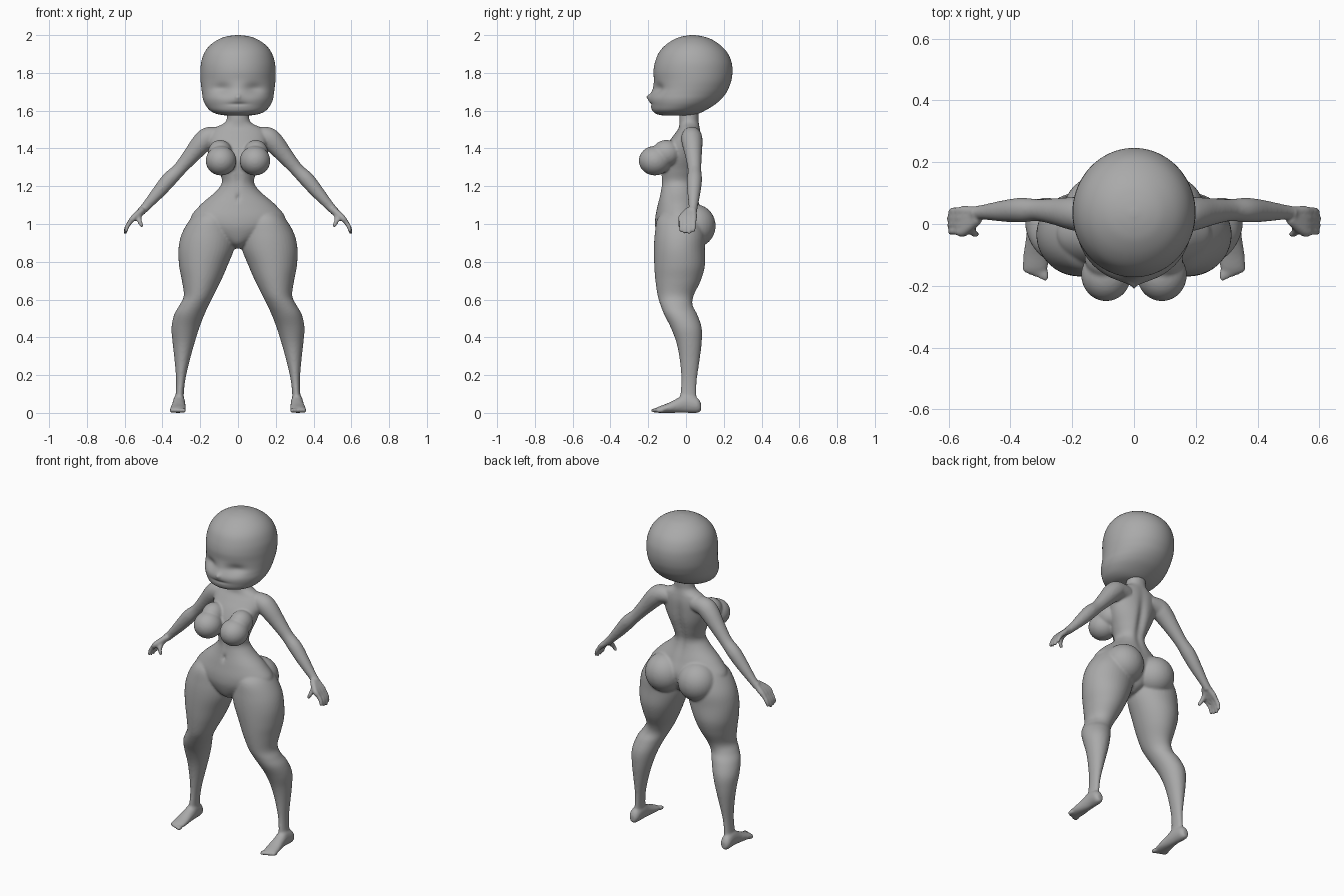
import bpy, bmesh, math
from mathutils import Vector, Matrix

cube = bpy.data.objects.get("Cube")
if cube:
    bpy.data.objects.remove(cube)

clay = bpy.data.materials.new("grey_clay")
clay.use_nodes = True
GREY = (0.4, 0.4, 0.4, 1)
clay.diffuse_color = GREY
clay.node_tree.nodes["Principled BSDF"].inputs["Base Color"].default_value = GREY


def resample(rows, steps=6):
    """Catmull-Rom interpolation through rows of numbers."""
    out = []
    for i in range(len(rows) - 1):
        a, b, c, d = (rows[min(max(i + k, 0), len(rows) - 1)] for k in (-1, 0, 1, 2))
        for s in range(steps):
            t = s / steps
            out.append([q + 0.5 * t * (r - p + t * (2*p - 5*q + 4*r - s2 + t * (3*(q - r) + s2 - p)))
                        for p, q, r, s2 in zip(a, b, c, d)])
    return out + [list(rows[-1])]


def skin(bm, rings):
    """Bridge rings of points into a closed tube."""
    vs = [[bm.verts.new(p) for p in ring] for ring in rings]
    n = len(vs[0])
    for a, b in zip(vs, vs[1:]):
        for i in range(n):
            j = (i + 1) % n
            bm.faces.new((a[i], a[j], b[j], b[i]))
    bm.faces.new(vs[0][::-1])
    bm.faces.new(vs[-1])


def loft(bm, rows, along_y=False, sides=40):
    """Rows give position, then the low and high limits on both cross axes."""
    rings = []
    for h, a0, a1, b0, b1 in resample(rows):
        ring = []
        for i in range(sides):
            t = 2 * math.pi * i / sides
            a = (a0 + a1) / 2 + (a1 - a0) / 2 * math.cos(t)
            b = (b0 + b1) / 2 + (b1 - b0) / 2 * math.sin(t)
            ring.append((a, h, b) if along_y else (a, b, h))
        rings.append(ring)
    skin(bm, rings)


def tube(bm, points, sides=20):
    """Round limb through points of x, y, z, radius."""
    pts = resample(points)
    rings = []
    for i, p in enumerate(pts):
        d = Vector(pts[min(i + 1, len(pts) - 1)][:3]) - Vector(pts[max(i - 1, 0)][:3])
        u = d.cross(Vector((0, 1, 0))).normalized()
        v = d.cross(u).normalized()
        angles = [2 * math.pi * k / sides for k in range(sides)]
        rings.append([Vector(p[:3]) + p[3] * (u * math.cos(t) + v * math.sin(t)) for t in angles])
    skin(bm, rings)


def ball(bm, centre, radii, tilt=0):
    m = Matrix.Translation(centre) @ Matrix.Rotation(tilt, 4, 'Y') @ Matrix.Diagonal((*radii, 1))
    bmesh.ops.create_uvsphere(bm, u_segments=32, v_segments=20, radius=1, matrix=m)


def mirror(bm):
    copy = bmesh.ops.duplicate(bm, geom=bm.verts[:] + bm.edges[:] + bm.faces[:])["geom"]
    for v in copy:
        if isinstance(v, bmesh.types.BMVert):
            v.co.x *= -1


def bump(d, size):
    return math.exp(-(d / size) ** 2)


def finish(bm, name):
    bmesh.ops.recalc_face_normals(bm, faces=bm.faces[:])
    mesh = bpy.data.meshes.new(name)
    bm.to_mesh(mesh)
    bm.free()
    mesh.materials.append(clay)
    mesh.shade_smooth()
    ob = bpy.data.objects.new(name, mesh)
    bpy.context.collection.objects.link(ob)
    return ob


# One side of the body: leg
bm = bmesh.new()
loft(bm, [(1.08, .08, .20, -.10, .05), (1.03, .04, .25, -.15, .08), (.95, .015, .297, -.165, .10),
          (.87, .02, .315, -.17, .10), (.78, .055, .312, -.168, .10), (.70, .09, .297, -.162, .078),
          (.62, .13, .287, -.15, .04), (.57, .155, .31, -.135, .035), (.52, .178, .338, -.115, .06),
          (.45, .205, .352, -.08, .083), (.37, .23, .346, -.05, .083), (.28, .255, .336, -.033, .072),
          (.18, .278, .328, -.025, .058), (.10, .287, .33, -.03, .055), (.04, .285, .34, -.04, .06)])

# Foot and toes
loft(bm, [(.08, .30, .33, .01, .05), (.06, .285, .345, 0, .08), (0, .28, .345, 0, .10),
          (-.05, .278, .35, 0, .075), (-.10, .275, .358, 0, .05), (-.14, .278, .358, 0, .035),
          (-.16, .285, .35, .002, .025)], along_y=True)
for i in range(5):
    ball(bm, (.286 + .0165 * i, -.165 + .007 * i, .013), (.010, .022, .013))

# Chest and seat volumes
ball(bm, (.09, -.165, 1.335), (.081, .085, .078))
ball(bm, (.095, -.105, 1.375), (.065, .075, .07))
ball(bm, (.112, .045, .99), (.115, .112, .115))

# Shoulder and arm
tube(bm, [(.08, .03, 1.465, .045), (.15, .03, 1.46, .055), (.19, .033, 1.43, .055), (.25, .04, 1.36, .044),
          (.31, .045, 1.29, .036), (.365, .045, 1.235, .04), (.42, .042, 1.17, .035),
          (.49, .038, 1.09, .024), (.515, .034, 1.065, .024)])

# Palm, fingers and thumb
for i in range(4):
    y = .042 - .022 * i
    reach = (.85, 1, .97, .85)[i]
    tube(bm, [(.505, .04 - .008 * i, 1.075, .018), (.55, y, 1.035, .017), (.572, y, 1.01, .013),
              (.572 + .018 * reach, y, 1.01 - .03 * reach, .012),
              (.572 + .026 * reach, y - .004, 1.01 - .062 * reach, .009)], 12)
tube(bm, [(.51, .025, 1.07, .02), (.525, -.005, 1.04, .016), (.52, -.028, 1.012, .013),
          (.506, -.035, .985, .009)], 12)
mirror(bm)

# Torso with neck, spine groove and navel
core = bmesh.new()
profile = [(.87, .02, -.08, 0), (.90, .07, -.13, .05), (.97, .20, -.16, .09), (1.03, .25, -.163, .10),
           (1.10, .20, -.15, .075), (1.17, .12, -.135, .05), (1.22, .085, -.13, .045),
           (1.28, .10, -.135, .06), (1.35, .13, -.13, .075), (1.42, .15, -.10, .08),
           (1.47, .15, -.065, .08), (1.505, .13, -.04, .075), (1.53, .08, -.035, .07),
           (1.555, .06, -.035, .067), (1.63, .055, -.03, .07)]
loft(core, [(z, -w, w, f, b) for z, w, f, b in profile], sides=96)
for v in core.verts:
    if v.co.y > .02:
        v.co.y -= .018 * bump(v.co.x, .025) * bump(v.co.z - 1.3, .15)
    elif v.co.y < -.1:
        v.co.y += .015 * bump(v.co.x, .009) * bump(v.co.z - 1.14, .018)
        v.co.y += .008 * bump(v.co.x, .015) * bump(v.co.z - 1.25, .06)
temp = bpy.data.meshes.new("torso_core")
core.to_mesh(temp)
core.free()
bm.from_mesh(temp)
bpy.data.meshes.remove(temp)

# Fuse all body volumes into one smooth skin
body = finish(bm, "body")
fuse = body.modifiers.new("fuse", 'REMESH')
fuse.mode = 'VOXEL'
fuse.voxel_size = .0065
fuse.use_smooth_shade = True
relax = body.modifiers.new("relax", 'SMOOTH')
relax.factor = .5
relax.iterations = 7

# Head with brow, eye hollows, cheeks and small nose
bm = bmesh.new()
skull = [(1.574, .06, -.12, .02), (1.582, .11, -.155, .06), (1.60, .147, -.178, .10),
         (1.63, .172, -.186, .15), (1.66, .185, -.19, .185), (1.69, .19, -.185, .21),
         (1.72, .194, -.176, .226), (1.76, .198, -.17, .24), (1.81, .199, -.172, .246),
         (1.86, .194, -.163, .24), (1.91, .176, -.142, .217), (1.95, .144, -.105, .178),
         (1.98, .098, -.058, .13), (1.994, .055, -.015, .085), (2.0, .01, .025, .045)]
loft(bm, [(z, -w, w, f, b) for z, w, f, b in skull], sides=96)
for v in bm.verts:
    x, y, z = v.co
    if y < 0:
        side = abs(x)
        v.co.y += .022 * bump(side - .085, .05) * bump(z - 1.715, .03)
        v.co.y -= .010 * bump(x, .03) * bump(z - 1.665, .025)
        v.co.y -= .012 * bump(x, .009) * bump(z - 1.675, .012)
        v.co.y += .006 * bump(x, .05) * bump(z - 1.635, .008)
finish(bm, "head")
